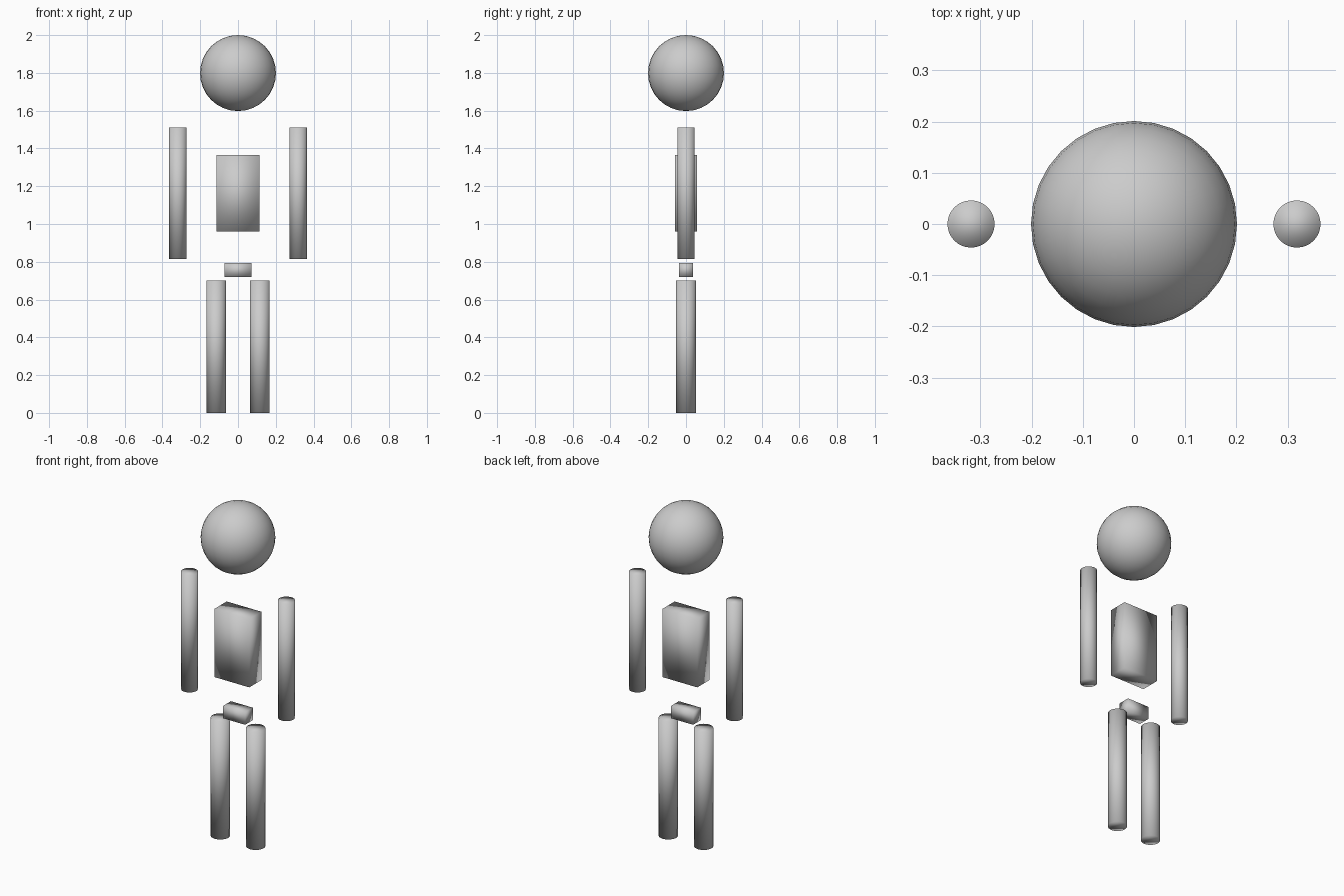
import bpy

if "Cube" in bpy.data.objects:
    bpy.data.objects.remove(bpy.data.objects["Cube"])


def finish(name):
    ob = bpy.context.object
    ob.name = name
    bpy.ops.object.shade_smooth()
    return ob


def block(name, width, depth, z0, z1):
    bpy.ops.mesh.primitive_cube_add(size=1, location=(0, 0, (z0 + z1) / 2))
    bpy.context.object.scale = (width, depth, z1 - z0)
    bpy.ops.object.transform_apply(location=False, rotation=False, scale=True)
    return finish(name)


def limb(name, x, radius, z0, z1):
    bpy.ops.mesh.primitive_cylinder_add(vertices=32, radius=radius, depth=z1 - z0,
                                        location=(x, 0, (z0 + z1) / 2))
    return finish(name)


# Head
bpy.ops.mesh.primitive_uv_sphere_add(segments=32, ring_count=16, radius=0.201,
                                     location=(0, 0, 1.799))
finish("head")

# Torso and pelvis blocks
block("torso", 0.228, 0.114, 0.961, 1.366)
block("pelvis", 0.144, 0.072, 0.72, 0.794)

# Arms and legs, mirrored left and right
for side, s in (("left", 1), ("right", -1)):
    limb(side + "_arm", s * 0.318, 0.046, 0.815, 1.511)
    limb(side + "_leg", s * 0.116, 0.052, 0.0, 0.70)
